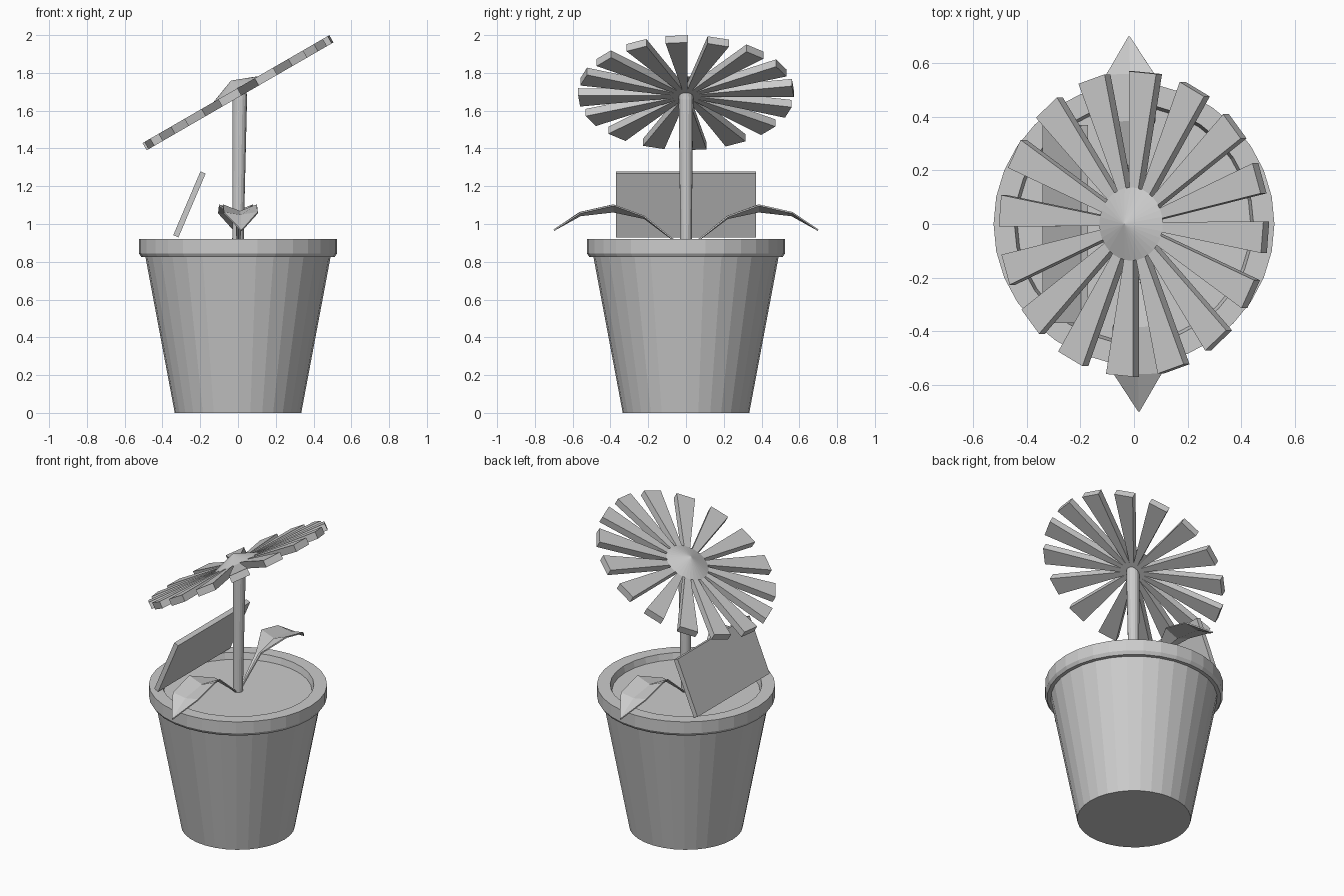
import bpy, bmesh
from math import sin, cos, pi, radians, atan2
from mathutils import Vector, Matrix

if "Cube" in bpy.data.objects:
    bpy.data.objects.remove(bpy.data.objects["Cube"])


def make(name, verts, faces, matrix=Matrix()):
    me = bpy.data.meshes.new(name)
    me.from_pydata([matrix @ Vector(v) for v in verts], [], faces)
    bm = bmesh.new()
    bm.from_mesh(me)
    bmesh.ops.recalc_face_normals(bm, faces=bm.faces)
    bm.to_mesh(me)
    bm.free()
    ob = bpy.data.objects.new(name, me)
    bpy.context.collection.objects.link(ob)
    return ob


def lathe(name, profile, n=32, matrix=Matrix()):
    """Spin (radius, z) points around z; both ends are capped."""
    verts = [(r * cos(2 * pi * i / n), r * sin(2 * pi * i / n), z)
             for r, z in profile for i in range(n)]
    faces = [(k * n + i, k * n + (i + 1) % n, (k + 1) * n + (i + 1) % n, (k + 1) * n + i)
             for k in range(len(profile) - 1) for i in range(n)]
    last = (len(profile) - 1) * n
    faces += [tuple(range(n))[::-1], tuple(range(last, last + n))]
    return make(name, verts, faces, matrix)


def box(name, size, matrix):
    x, y, z = (s / 2 for s in size)
    verts = [(a, b, c) for c in (-z, z) for a, b in ((-x, -y), (x, -y), (x, y), (-x, y))]
    faces = [(0, 1, 2, 3), (4, 5, 6, 7)]
    faces += [(i, (i + 1) % 4, (i + 1) % 4 + 4, i + 4) for i in range(4)]
    return make(name, verts, faces, matrix)


# Pot with thick rim, and soil closing the inner wall
lathe("pot", [(0.335, 0), (0.49, 0.825), (0.512, 0.825), (0.525, 0.845), (0.525, 0.92),
              (0.447, 0.92), (0.418, 0.8)])
lathe("soil", [(0.42, 0.83), (0.436, 0.88)])

# Stem, leaning slightly and widening upward
lean = Matrix.Shear('XY', 4, (0.012, 0))
lathe("stem", [(0.03, 0.86), (0.032, 1.1), (0.039, 1.66), (0.037, 1.69), (0.025, 1.705)], 16,
      Matrix.Translation((-0.011, 0, 0)) @ lean)

# Flower head: ring of wedge petals and a low cone, tilted 30 degrees
head = Matrix.Translation((0, 0, 1.695)) @ Matrix.Rotation(radians(-30), 4, 'Y')
t = 0.022
for k in range(16):
    outline = [(0.03, -0.01), (0.568, -0.059), (0.568, 0.059), (0.03, 0.01)]
    verts = [(x, y, z) for z in (-t, t) for x, y in outline]
    faces = [(0, 1, 2, 3), (4, 5, 6, 7)]
    faces += [(i, (i + 1) % 4, (i + 1) % 4 + 4, i + 4) for i in range(4)]
    make(f"petal_{k + 1}", verts, faces,
         head @ Matrix.Rotation(radians(-5 + 22.5 * k), 4, 'Z'))
lathe("flower_centre", [(0.137, t), (0.001, t + 0.052)], 32, head)

# Leaves: folded strips of (distance, half width, edge height, middle height)
sections = [(0.02, 0.006, 0.88, 0.88), (0.22, 0.018, 1.04, 1.03), (0.385, 0.09, 1.1, 1.065),
            (0.56, 0.09, 1.06, 1.045), (0.7, 0.003, 0.967, 0.967)]
for side, angle in (("back", 1.5), ("front", 181.5)):
    verts = [p for y, w, ze, zm in sections for p in ((-w, y, ze), (0, y, zm), (w, y, ze))]
    faces = [(3 * k + j, 3 * k + j + 1, 3 * k + j + 4, 3 * k + j + 3)
             for k in range(len(sections) - 1) for j in range(2)]
    leaf = make(f"leaf_{side}", verts, faces, Matrix.Rotation(radians(angle), 4, 'Z'))
    mod = leaf.modifiers.new("thickness", 'SOLIDIFY')
    mod.thickness = 0.008
    mod.offset = 0

# Leaning panel resting on the rim
box("panel", (0.03, 0.74, 0.367),
    Matrix.Translation((-0.257, 0, 1.104)) @ Matrix.Rotation(atan2(0.145, 0.34), 4, 'Y'))
